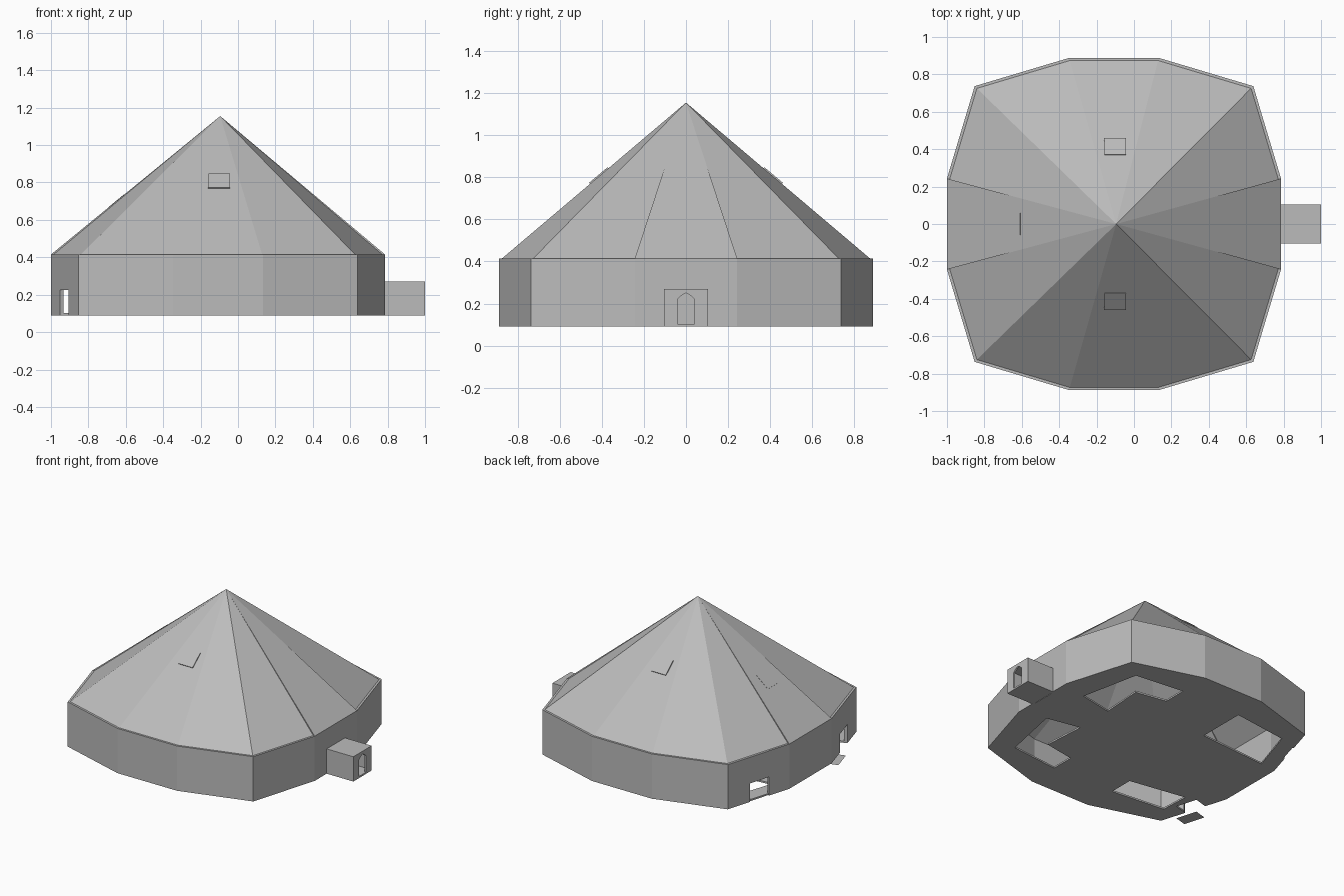
import bpy, bmesh, math
from mathutils import Vector
from mathutils.geometry import normal

if "Cube" in bpy.data.objects:
    bpy.data.objects.remove(bpy.data.objects["Cube"])

CX, Z0, Z1, ZA = -0.107, 0.09, 0.415, 1.155   # centre x, floor, eave, apex
APEX = Vector((-0.095, 0, ZA))

mat = bpy.data.materials.new("plain_grey")
mat.diffuse_color = (0.5, 0.5, 0.5, 1)
mat.use_nodes = True
mat.node_tree.nodes["Principled BSDF"].inputs["Base Color"].default_value = mat.diffuse_color


def finish(bm, name):
    bmesh.ops.recalc_face_normals(bm, faces=bm.faces)
    me = bpy.data.meshes.new(name)
    bm.to_mesh(me)
    bm.free()
    me.materials.append(mat)
    ob = bpy.data.objects.new(name, me)
    bpy.context.collection.objects.link(ob)
    return ob


def loft(bm, a, b):
    """Closed solid between two matching outlines."""
    va = [bm.verts.new(p) for p in a]
    vb = [bm.verts.new(p) for p in b]
    bm.faces.new(va)
    bm.faces.new(vb[::-1])
    for i in range(len(va)):
        j = (i + 1) % len(va)
        bm.faces.new((va[i], vb[i], vb[j], va[j]))


# Twelve-sided plan, mirrored from one quadrant (counter-clockwise from east)
quad = [(0.893, 0.243), (0.745, 0.737), (0.24, 0.888)]
half = quad + [(-x, y) for x, y in reversed(quad)]
plan = half + [(x, -y) for x, y in reversed(half)]
N = len(plan)


def ring(i, k=1.0):
    x, y = plan[i % N]
    return Vector((CX + x * k, y * k, 0))


def notch(a, b, h):
    """Wall elevation (t, z) with a doorway between t=a and t=b."""
    return [(0, Z0), (a, Z0), (a, h), (b, h), (b, Z0), (1, Z0), (1, Z1), (0, Z1)]


# Walls: two west-side doorways, one opening behind the porch
SOLID = [(0, Z0), (1, Z0), (1, Z1), (0, Z1)]
elev = {4: notch(0.36, 0.67, 0.225), 6: notch(0.33, 0.64, 0.225), 11: notch(0.33, 0.67, 0.255)}
bm = bmesh.new()
for i in range(N):
    shape = elev.get(i, SOLID)

    def side(k):
        return [ring(i, k).lerp(ring(i + 1, k), t) + Vector((0, 0, z)) for t, z in shape]
    loft(bm, side(1.0), side(0.977))
finish(bm, "outer_wall")

# Roof: main panels sit just inside the wall rim, east and west panels reach the edge
drop = Vector((0, 0, -0.015))
bm_main, bm_side = bmesh.new(), bmesh.new()
for i in range(N):
    wide = i in (5, 11)
    k = 1.0 if wide else 0.984
    tri = [ring(i, k) + Vector((0, 0, Z1)), ring(i + 1, k) + Vector((0, 0, Z1)), APEX]
    loft(bm_side if wide else bm_main, tri, [p + drop for p in tri])
finish(bm_main, "main_roof")
finish(bm_side, "side_roof_panels")


# Thin raised vent plates on the front, back and west slopes
def vent(name, i, u0, u1):
    a, b = ring(i, 0.99) + Vector((0, 0, Z1)), ring(i + 1, 0.99) + Vector((0, 0, Z1))
    mid, along = (a + b) / 2, (b - a).normalized() * 0.058
    n = normal([a, b, APEX])
    n = n if n.z > 0 else -n
    lo, hi = mid.lerp(APEX, u0), mid.lerp(APEX, u1)
    q = [lo - along, lo + along, hi + along, hi - along]
    bm = bmesh.new()
    loft(bm, [p + n * 0.005 for p in q], [p - n * 0.005 for p in q])
    finish(bm, name)


vent("back_vent", 2, 0.48, 0.58)
vent("front_vent", 8, 0.48, 0.58)
vent("west_vent", 5, 0.33, 0.43)

# Floor with four corner openings and a notch at the front-west doorway
outline = [ring(i, 0.99) for i in range(N)]
d0 = ring(6, 0.99).lerp(ring(7, 0.99), 0.33)
d1 = ring(6, 0.99).lerp(ring(7, 0.99), 0.64)
inward = Vector((0.09, 0.025, 0))
outline[7:7] = [d0, d0 + inward, d1 + inward, d1]
ell = [(0.24, 0.66), (0.61, 0.62), (0.70, 0.19), (0.45, 0.14), (0.47, 0.45), (0.24, 0.49)]
west = [(-0.25, -0.65), (-0.25, -0.47), (-0.67, -0.40), (-0.66, -0.61)]
back = [(-0.24, 0.30), (-0.24, 0.655), (-0.66, 0.60), (-0.77, 0.26)]
holes = [ell, [(x, -y) for x, y in ell], west, back]
loops = [outline] + [[Vector((CX + x, y, 0)) for x, y in h] for h in holes]
bm = bmesh.new()
edges = []
for lp in loops:
    vs = [bm.verts.new((p.x, p.y, Z0)) for p in lp]
    edges += [bm.edges.new((vs[j - 1], vs[j])) for j in range(len(vs))]
bmesh.ops.triangle_fill(bm, edges=edges, use_beauty=True, use_dissolve=False)
ext = bmesh.ops.extrude_face_region(bm, geom=bm.faces[:], use_keep_orig=True)
up = [g for g in ext["geom"] if isinstance(g, bmesh.types.BMVert)]
bmesh.ops.translate(bm, verts=up, vec=(0, 0, 0.012))
finish(bm, "floor")

# Loose doorstep sheet on the ground below the front-west doorway
bm = bmesh.new()
bm.faces.new([bm.verts.new(p) for p in (d0, d0 + inward, d1 + inward, d1)])
finish(bm, "doorstep")

# Entrance porch: hollow box with a pointed doorway
X0, X1, W, H = 0.78, 1.0, 0.105, 0.27


def extrude_x(name, yz, xa, xb):
    bm = bmesh.new()
    loft(bm, [(xa, y, z) for y, z in yz], [(xb, y, z) for y, z in yz])
    finish(bm, name)


w = W - 0.012
extrude_x("porch_shell", [(-W, Z0), (-W, H), (W, H), (W, Z0), (w, Z0), (w, H - 0.012),
                          (-w, H - 0.012), (-w, Z0)], X0, X1 - 0.012)
extrude_x("porch_front", [(-W, Z0), (-W, H), (W, H), (W, Z0), (0.04, Z0), (0.04, 0.222),
                          (0.02, 0.239), (0, 0.25), (-0.02, 0.239), (-0.04, 0.222),
                          (-0.04, Z0)], X1 - 0.012, X1)
extrude_x("porch_floor", [(-w, Z0), (w, Z0), (w, 0.102), (-w, 0.102)], X0, X1 - 0.012)
extrude_x("porch_threshold", [(-0.04, Z0), (0.04, Z0), (0.04, 0.102), (-0.04, 0.102)],
          X1 - 0.012, X1)
